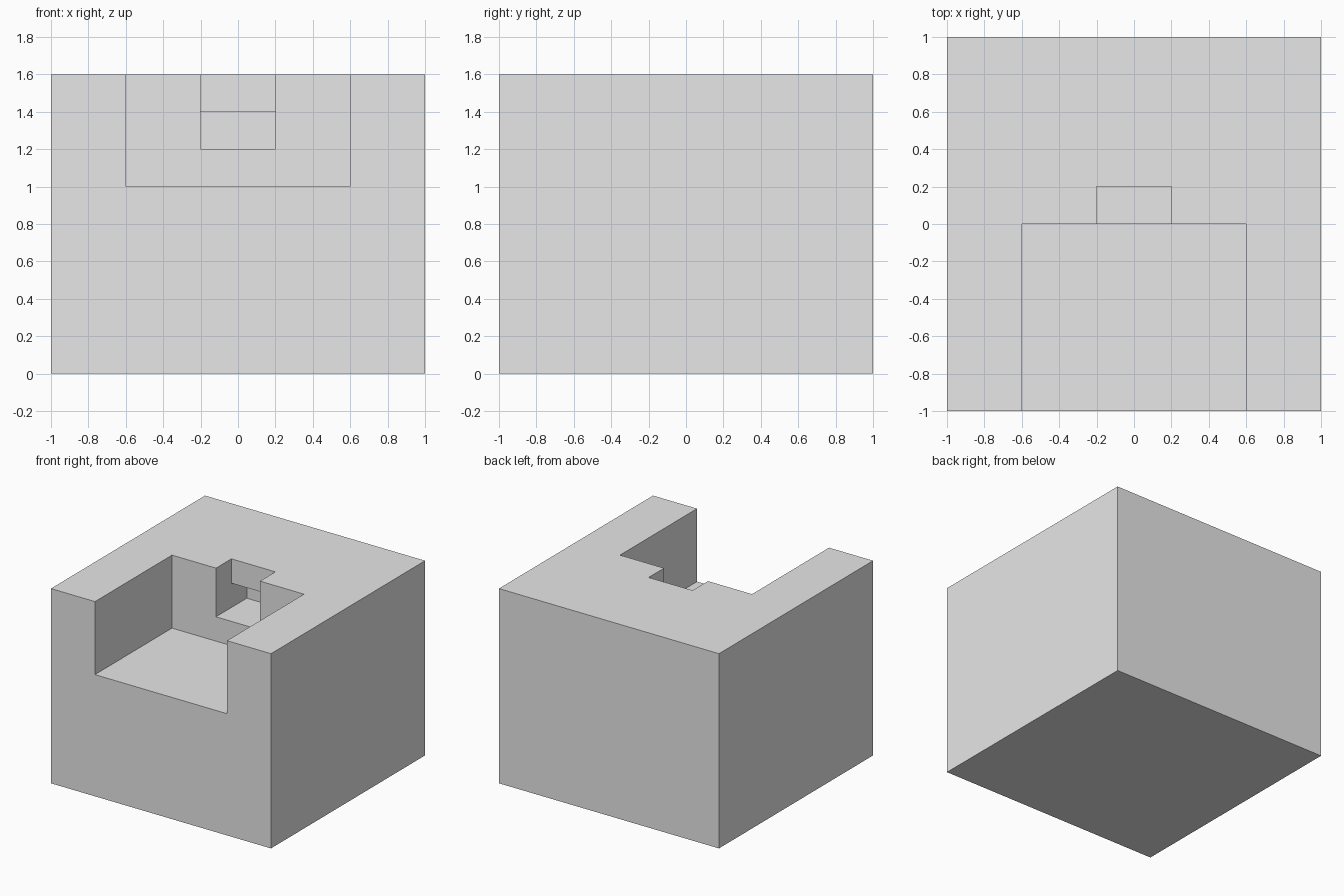
import bpy
import bmesh

if "Cube" in bpy.data.objects:
    bpy.data.objects.remove(bpy.data.objects["Cube"], do_unlink=True)

# Single light grey material
grey = bpy.data.materials.new("light_grey")
grey.use_nodes = True
grey.diffuse_color = (0.8, 0.8, 0.8, 1)
grey.node_tree.nodes["Principled BSDF"].inputs["Base Color"].default_value = (0.8, 0.8, 0.8, 1)


def extrude_profile(name, profile, half_width):
    """Extrude a (y, z) profile along x, centred on x = 0."""
    bm = bmesh.new()
    face = bm.faces.new([bm.verts.new((-half_width, y, z)) for y, z in profile])
    result = bmesh.ops.extrude_face_region(bm, geom=[face])
    moved = [v for v in result["geom"] if isinstance(v, bmesh.types.BMVert)]
    bmesh.ops.translate(bm, verts=moved, vec=(2 * half_width, 0, 0))
    bmesh.ops.recalc_face_normals(bm, faces=bm.faces)
    mesh = bpy.data.meshes.new(name)
    bm.to_mesh(mesh)
    bm.free()
    mesh.materials.append(grey)
    obj = bpy.data.objects.new(name, mesh)
    bpy.context.collection.objects.link(obj)
    return obj


def cut(target, cutter):
    """Subtract the cutter from the target and discard it."""
    cutter.hide_render = True
    mod = target.modifiers.new(cutter.name, 'BOOLEAN')
    mod.operation = 'DIFFERENCE'
    mod.solver = 'EXACT'
    mod.object = cutter
    bpy.context.view_layer.objects.active = target
    bpy.ops.object.modifier_apply(modifier=mod.name)
    bpy.data.objects.remove(cutter, do_unlink=True)


# Main block
block = extrude_profile("block", [(-1, 0), (1, 0), (1, 1.6), (-1, 1.6)], 1.0)

# Wide notch, open at the front and top
cut(block, extrude_profile(
    "wide_notch", [(-1.2, 1), (0, 1), (0, 1.8), (-1.2, 1.8)], 0.6))

# Narrow slot behind it, with an undercut pocket at its foot
cut(block, extrude_profile(
    "undercut_slot",
    [(-0.1, 1.2), (0.4, 1.2), (0.4, 1.4), (0.2, 1.4), (0.2, 1.8), (-0.1, 1.8)], 0.2))
